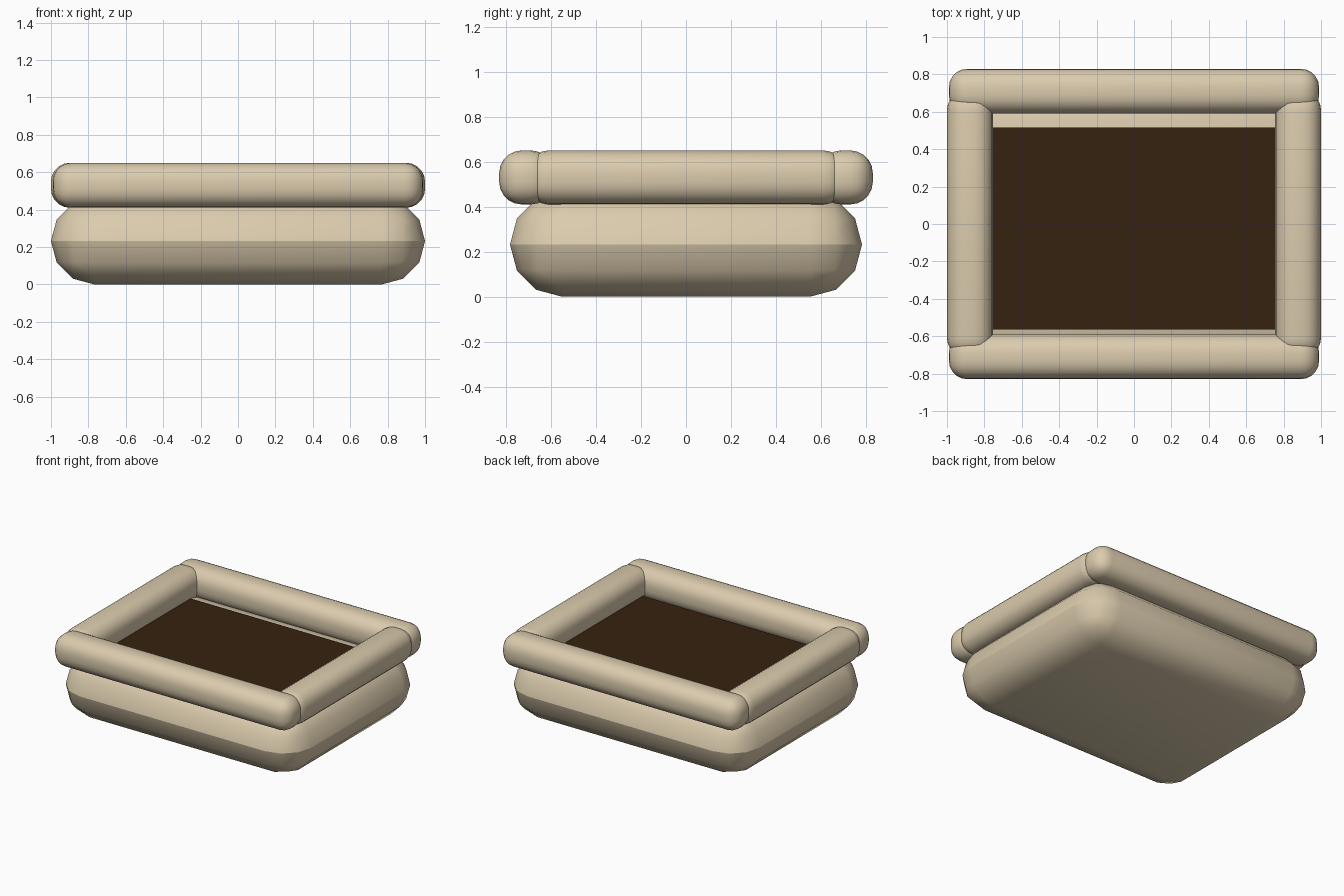
import bpy, bmesh
from mathutils import Matrix, Vector

cube = bpy.data.objects.get("Cube")
if cube:
    bpy.data.objects.remove(cube, do_unlink=True)


def make_material(name, rgb):
    mat = bpy.data.materials.new(name)
    mat.use_nodes = True
    colour = (*rgb, 1.0)
    mat.diffuse_color = colour
    mat.node_tree.nodes["Principled BSDF"].inputs["Base Color"].default_value = colour
    return mat


cream = make_material("cream padding", (0.71, 0.60, 0.42))
brown = make_material("dark brown panel", (0.036, 0.016, 0.005))


def rounded_box(name, size, centre, radius, segments, mat, sharp_waist=False):
    """Box with all edges rounded, smooth shaded, with an optional crease at mid height."""
    bm = bmesh.new()
    bmesh.ops.create_cube(bm, size=1, matrix=Matrix.Diagonal((*size, 1)))
    if radius:
        bmesh.ops.bevel(bm, geom=bm.edges[:], offset=radius, segments=segments,
                        profile=0.5, affect='EDGES')
        bmesh.ops.remove_doubles(bm, verts=bm.verts[:], dist=0.003)
        for face in bm.faces:
            face.smooth = True
    if sharp_waist:
        for edge in bm.edges:
            edge.smooth = any(abs(v.co.z) > 0.01 for v in edge.verts)
    bmesh.ops.translate(bm, verts=bm.verts[:], vec=Vector(centre))
    mesh = bpy.data.meshes.new(name)
    bm.to_mesh(mesh)
    bm.free()
    mesh.materials.append(mat)
    obj = bpy.data.objects.new(name, mesh)
    bpy.context.collection.objects.link(obj)
    return obj


# Plump base cushion with a crease around its middle
rounded_box("base_cushion", (2.0, 1.564, 0.464), (0, 0, 0.232), 0.2315, 3, cream, True)

# Rolled rim: long bars front and back, shorter bars at the sides
for label, side in (("front", -1), ("back", 1)):
    rounded_box(label + "_rim", (1.98, 0.24, 0.24), (0, side * 0.71, 0.53), 0.1, 5, cream)
for label, side in (("right", -1), ("left", 1)):
    rounded_box(label + "_rim", (0.245, 1.42, 0.24), (side * 0.8775, 0, 0.53), 0.1, 5, cream)

# Flat dark panel set inside the rim
rounded_box("inner_panel", (1.51, 1.08, 0.02), (0, -0.025, 0.468), 0, 1, brown)
